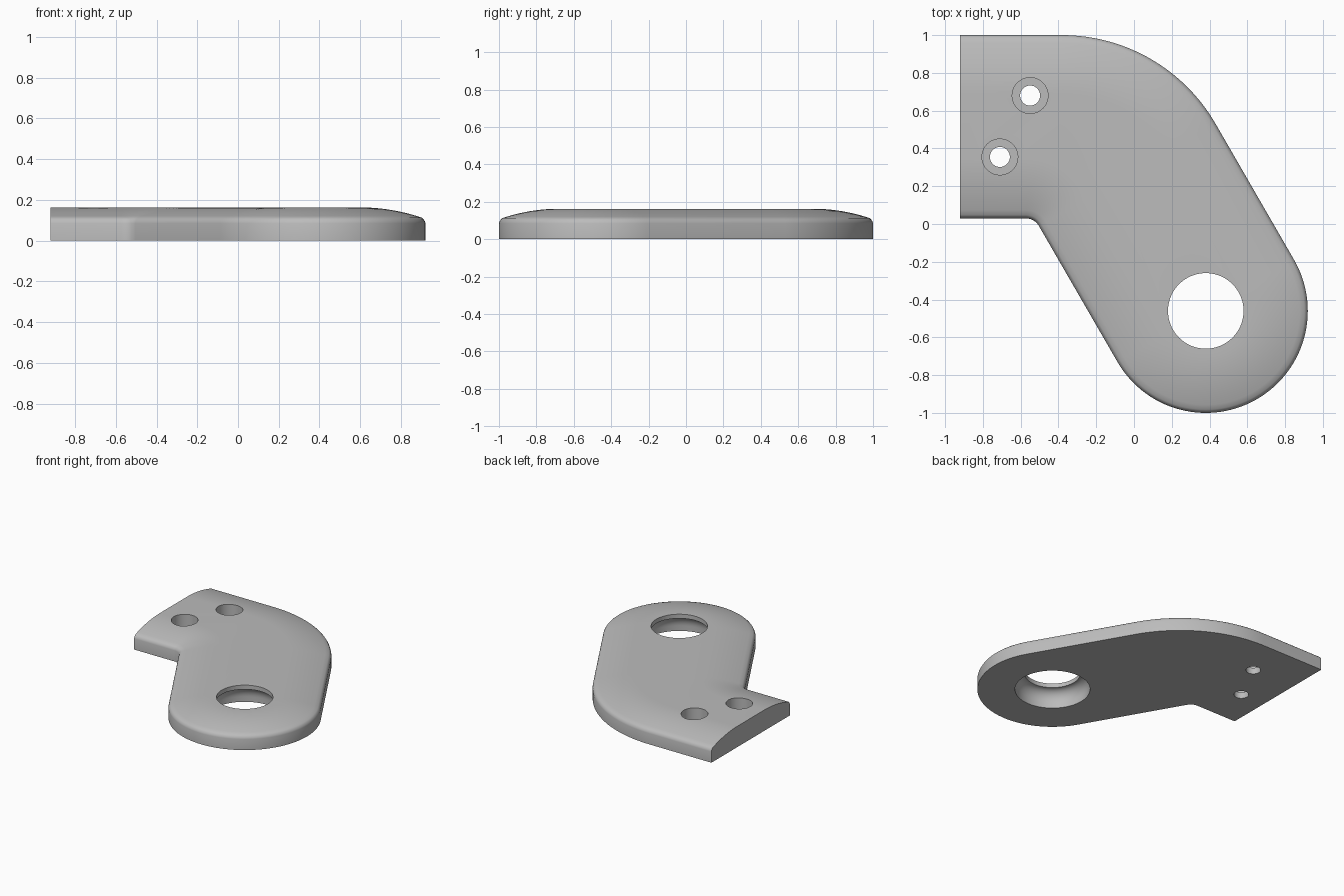
import bpy, bmesh, math

if "Cube" in bpy.data.objects:
    bpy.data.objects.remove(bpy.data.objects["Cube"])

EYE = (0.38, -0.46)          # centre of the rounded end and its large hole
SCREWS = [(-0.55, 0.68), (-0.71, 0.355)]

metal = bpy.data.materials.new("light grey")
metal.diffuse_color = (0.5, 0.5, 0.5, 1)
metal.use_nodes = True
metal.node_tree.nodes["Principled BSDF"].inputs["Base Color"].default_value = metal.diffuse_color


def arc(c, r, a0, a1, n):
    return [(c[0] + r * math.cos(math.radians(a0 + (a1 - a0) * i / n)),
             c[1] + r * math.sin(math.radians(a0 + (a1 - a0) * i / n)))
            for i in range(n + 1)]


def outline(d):
    """Bent plate outline, inset by d everywhere except the square left end."""
    return ([(-0.92, 0.03 + d)]
            + arc((-0.573, -0.05), 0.08 + d, 90, 30, 12)      # inner corner
            + arc(EYE, 0.54 - d, 210, 390, 60)                # rounded end
            + arc((-0.382, 0.06), 0.94 - d, 30, 90, 32)       # outer bend
            + [(-0.92, 1.0 - d)])


def make_object(name, bm):
    bmesh.ops.recalc_face_normals(bm, faces=bm.faces)
    me = bpy.data.meshes.new(name)
    bm.to_mesh(me)
    bm.free()
    me.materials.append(metal)
    ob = bpy.data.objects.new(name, me)
    bpy.context.collection.objects.link(ob)
    return ob


def lathe(name, centre, profile, n=64):
    """Closed solid of revolution from (radius, z) points."""
    bm = bmesh.new()
    rings = [[bm.verts.new((x, y, z)) for x, y in arc(centre, r, 0, 360, n)[:-1]]
             for r, z in profile]
    for a, b in zip(rings, rings[1:]):
        for i in range(n):
            j = (i + 1) % n
            bm.faces.new((a[i], a[j], b[j], b[i]))
    bm.faces.new(rings[0])
    bm.faces.new(rings[-1])
    return make_object(name, bm)


# Plate: vertical wall, small rounded edge, then a gently crowned top
section = [(0, 0), (0, 0.085), (0.003, 0.095), (0.009, 0.105), (0.018, 0.113)]
for i in range(1, 13):
    d = 0.018 + 0.302 * i / 12
    section.append((d, 0.163 - 0.05 * ((0.32 - d) / 0.302) ** 2))

bm = bmesh.new()
rings = [[bm.verts.new((x, y, z)) for x, y in outline(d)] for d, z in section]
for a, b in zip(rings, rings[1:]):
    for i in range(len(a) - 1):
        bm.faces.new((a[i], a[i + 1], b[i + 1], b[i]))
bm.faces.new(rings[0])                                          # underside
bm.faces.new(rings[-1])                                         # flat crown
bm.faces.new([r[0] for r in rings] + [r[-1] for r in reversed(rings)])  # left end
plate = make_object("bent_plate", bm)

# Large hole: wide cup below curving in to a narrower lip on top
cup = [(0.27, -0.1), (0.27, 0.04)]
for i in range(1, 11):
    t = math.radians(9 * i)
    cup.append((0.20 + 0.07 * math.cos(t), 0.04 + 0.09 * math.sin(t)))
cup.append((0.20, 0.3))
cutters = [lathe("large_hole_cutter", EYE, cup, 96)]

# Counterbored screw holes
for c in SCREWS:
    cutters.append(lathe("screw_hole_cutter", c,
                         [(0.053, -0.1), (0.053, 0.05), (0.095, 0.05), (0.095, 0.3)], 48))

for c in cutters:
    m = plate.modifiers.new("hole", 'BOOLEAN')
    m.operation = 'DIFFERENCE'
    m.solver = 'EXACT'
    m.object = c

# Bake the holes in and remove the cutters
deps = bpy.context.evaluated_depsgraph_get()
cut_mesh = bpy.data.meshes.new_from_object(plate.evaluated_get(deps))
plate.modifiers.clear()
plate.data = cut_mesh
for c in cutters:
    bpy.data.objects.remove(c)

bpy.ops.object.select_all(action='DESELECT')
plate.select_set(True)
bpy.context.view_layer.objects.active = plate
bpy.ops.object.shade_smooth_by_angle(angle=math.radians(35))
